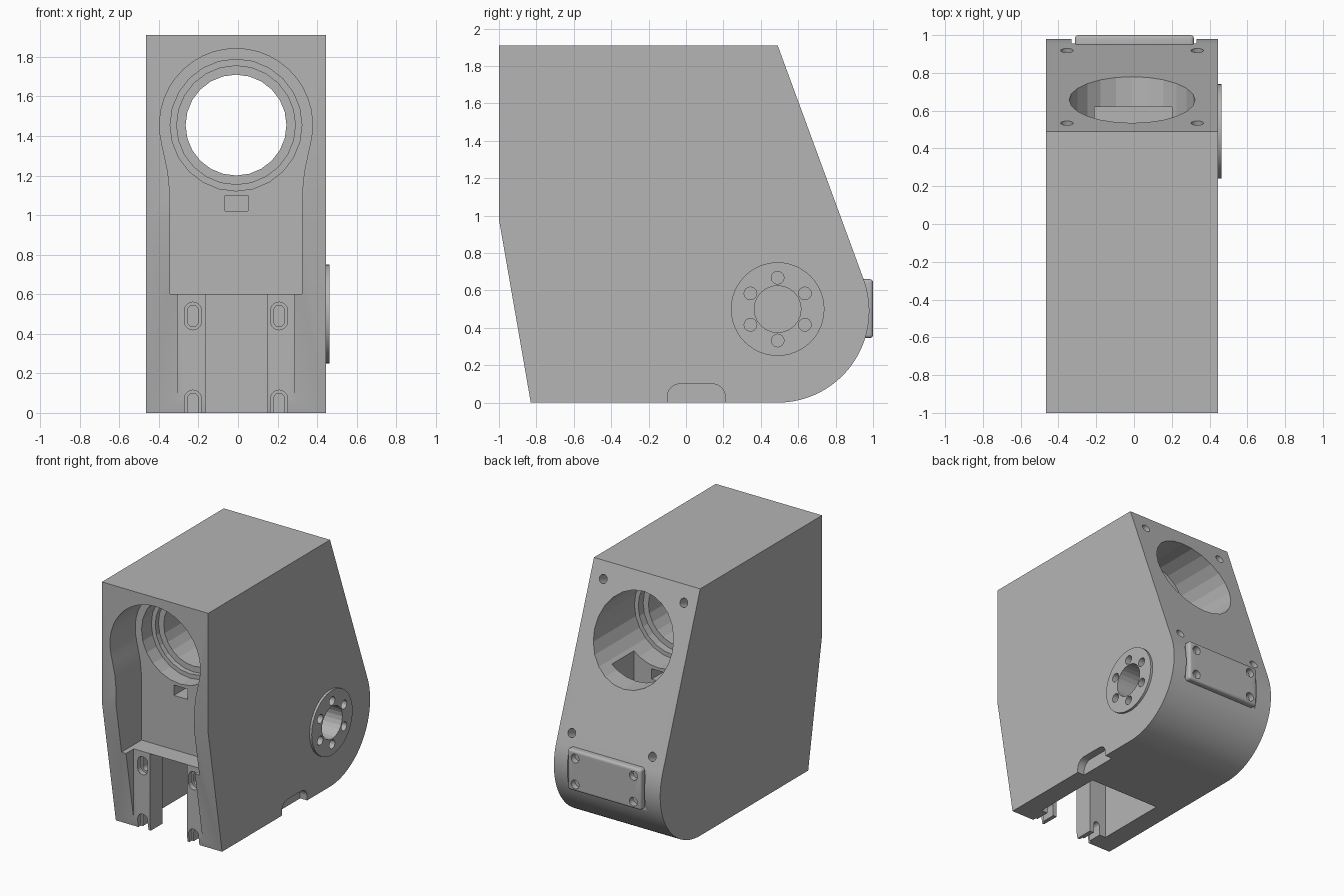
import bpy
import bmesh
from math import sin, cos, pi, radians
from mathutils import Vector, Matrix

cube = bpy.data.objects.get("Cube")
if cube:
    bpy.data.objects.remove(cube, do_unlink=True)

grey = bpy.data.materials.new("plain grey")
grey.use_nodes = True
GREY = (0.46, 0.46, 0.46, 1)
grey.diffuse_color = GREY
grey.node_tree.nodes["Principled BSDF"].inputs["Base Color"].default_value = GREY

MID = -0.01           # centre line of the housing in x
BORE_Z = 1.455        # height of the large bore
HUB = 0.49            # y and z of the side hub and rounded corner


def arc(cx, cy, r, start, end, n):
    """Points along an arc, angles in degrees."""
    return [(cx + r * cos(radians(start + (end - start) * i / n)),
             cy + r * sin(radians(start + (end - start) * i / n))) for i in range(n + 1)]


def circle(cx, cy, r, n=24):
    return arc(cx, cy, r, 0, 360, n)[:-1]


def rect(a0, a1, b0, b1):
    return [(a0, b0), (a1, b0), (a1, b1), (a0, b1)]


def prism(name, pts, axis, lo, hi):
    """Extrude a closed profile: (y, z) along x, or (x, z) along y."""
    bm = bmesh.new()
    place = (lambda p: (lo, p[0], p[1])) if axis == "x" else (lambda p: (p[0], lo, p[1]))
    face = bm.faces.new([bm.verts.new(place(p)) for p in pts])
    ext = bmesh.ops.extrude_face_region(bm, geom=[face])
    step = Vector((hi - lo, 0, 0) if axis == "x" else (0, hi - lo, 0))
    bmesh.ops.translate(bm, vec=step,
                        verts=[v for v in ext["geom"] if isinstance(v, bmesh.types.BMVert)])
    bmesh.ops.recalc_face_normals(bm, faces=bm.faces)
    mesh = bpy.data.meshes.new(name)
    bm.to_mesh(mesh)
    bm.free()
    obj = bpy.data.objects.new(name, mesh)
    mesh.materials.append(grey)
    bpy.context.collection.objects.link(obj)
    return obj


def activate(obj):
    bpy.ops.object.select_all(action="DESELECT")
    obj.select_set(True)
    bpy.context.view_layer.objects.active = obj


def cut(cutter, *targets):
    """Subtract the cutter from each target, then drop it."""
    cutter.hide_render = True
    for target in targets:
        activate(target)
        mod = target.modifiers.new("cut", "BOOLEAN")
        mod.operation = "DIFFERENCE"
        mod.solver = "EXACT"
        mod.object = cutter
        bpy.ops.object.modifier_apply(modifier=mod.name)
    bpy.data.objects.remove(cutter, do_unlink=True)


def carve(target, pts, axis, lo, hi):
    cut(prism("cutter", pts, axis, lo, hi), target)


# Housing: side profile with a rounded lower rear corner
LEAN = 20.2
profile = [(-0.83, 0)] + arc(HUB, HUB, HUB, -90, LEAN, 36) + [(HUB, 1.91), (-1, 1.91), (-1, 0.98)]
housing = prism("housing", profile, "x", -0.465, 0.445)

# Front cavity: round at the top, easing into straight sides
side = [(0.362, 1.3), (0.345, 1.22), (0.333, 1.1), (0.333, 0.6)]
outline = arc(MID, BORE_Z, 0.387, -14, 194, 24)
outline += [(MID - x, z) for x, z in side] + [(MID + x, z) for x, z in reversed(side)]
carve(housing, outline, "y", -1.1, -0.69)

# Lower cavity behind the two front posts, open below
carve(housing, rect(-0.305, 0.285, -0.05, 0.62), "y", -1.1, -0.84)
carve(housing, rect(-0.31, 0.29, -0.05, 0.598), "y", -0.69, -0.12)
carve(housing, rect(-0.165, 0.15, -0.05, 0.599), "y", -0.9, -0.5)


# Slots in the posts, the lower pair open at the bottom
def slot(cx, z0, z1, r):
    return arc(cx, z1 - r, r, 0, 180, 10) + arc(cx, z0 + r, r, 180, 360, 10)


for cx in (MID - 0.218, MID + 0.218):
    for z0, z1 in ((0.42, 0.56), (-0.2, 0.115)):
        carve(housing, slot(cx, z0, z1, 0.043), "y", -0.9, -0.8)
        carve(housing, slot(cx, z0 + 0.016, z1 - 0.016, 0.027), "y", -0.85, -0.6)

# Stepped bore right through
for r, y0, y1 in ((0.333, -0.75, -0.57), (0.3, -0.6, -0.53), (0.255, -0.65, 0.5),
                  (0.3, 0.11, 0.5), (0.333, 0.17, 1.0)):
    carve(housing, circle(MID, BORE_Z, r), "y", y0, y1)

# Wiring pocket under the bore and the small passage leading to it
carve(housing, rect(-0.21, 0.2, 0.9, 1.4), "y", 0.35, 0.62)
carve(housing, rect(-0.065, 0.05, 1.02, 1.1), "y", -0.75, 0.4)

# Notch along the bottom edge of one side
notch = [(-0.1, -0.05), (0.21, -0.05)] + arc(0.14, 0.03, 0.07, 0, 90, 8) + arc(-0.03, 0.03, 0.07, 90, 180, 8)
carve(housing, notch, "x", 0.385, 0.5)

# Screw holes square to the sloping back
for x in (MID - 0.345, MID + 0.345):
    for y, z in ((0.92, 0.745), (0.535, 1.79)):
        hole = prism("cutter", circle(0, 0, 0.033, 16), "y", -0.1, 0.06)
        hole.matrix_world = Matrix.Translation((x, y, z)) @ Matrix.Rotation(radians(LEAN), 4, "X")
        bpy.context.view_layer.update()
        cut(hole, housing)

# Side hub disc with its centre hole and ring of six
hub = prism("hub_disc", circle(HUB, HUB + 0.01, 0.25, 48), "x", 0.42, 0.463)
cut(prism("cutter", circle(HUB, HUB + 0.01, 0.125), "x", 0.27, 0.5), housing, hub)
for i in range(6):
    a = pi / 6 + i * pi / 3
    hole = circle(HUB + 0.168 * cos(a), HUB + 0.01 + 0.168 * sin(a), 0.034, 16)
    cut(prism("cutter", hole, "x", 0.36, 0.5), housing, hub)

# Rear cover plate seated in a shallow recess
carve(housing, rect(-0.33, 0.33, 0.335, 0.67), "y", 0.955, 1.1)
plate = prism("rear_plate", rect(-0.313, 0.317, 0.345, 0.66), "y", 0.92, 1.0)
activate(plate)
bevel = plate.modifiers.new("round", "BEVEL")
bevel.width = 0.018
bevel.segments = 4
bpy.ops.object.modifier_apply(modifier=bevel.name)
for x in (-0.25, 0.25):
    for z in (0.4, 0.6):
        cut(prism("cutter", circle(x, z, 0.034, 16), "y", 0.95, 1.1), plate)

# Smooth only the gentle curves
for obj, angle in ((housing, 10), (hub, 10), (plate, 30)):
    activate(obj)
    bpy.ops.object.shade_smooth_by_angle(angle=radians(angle))
